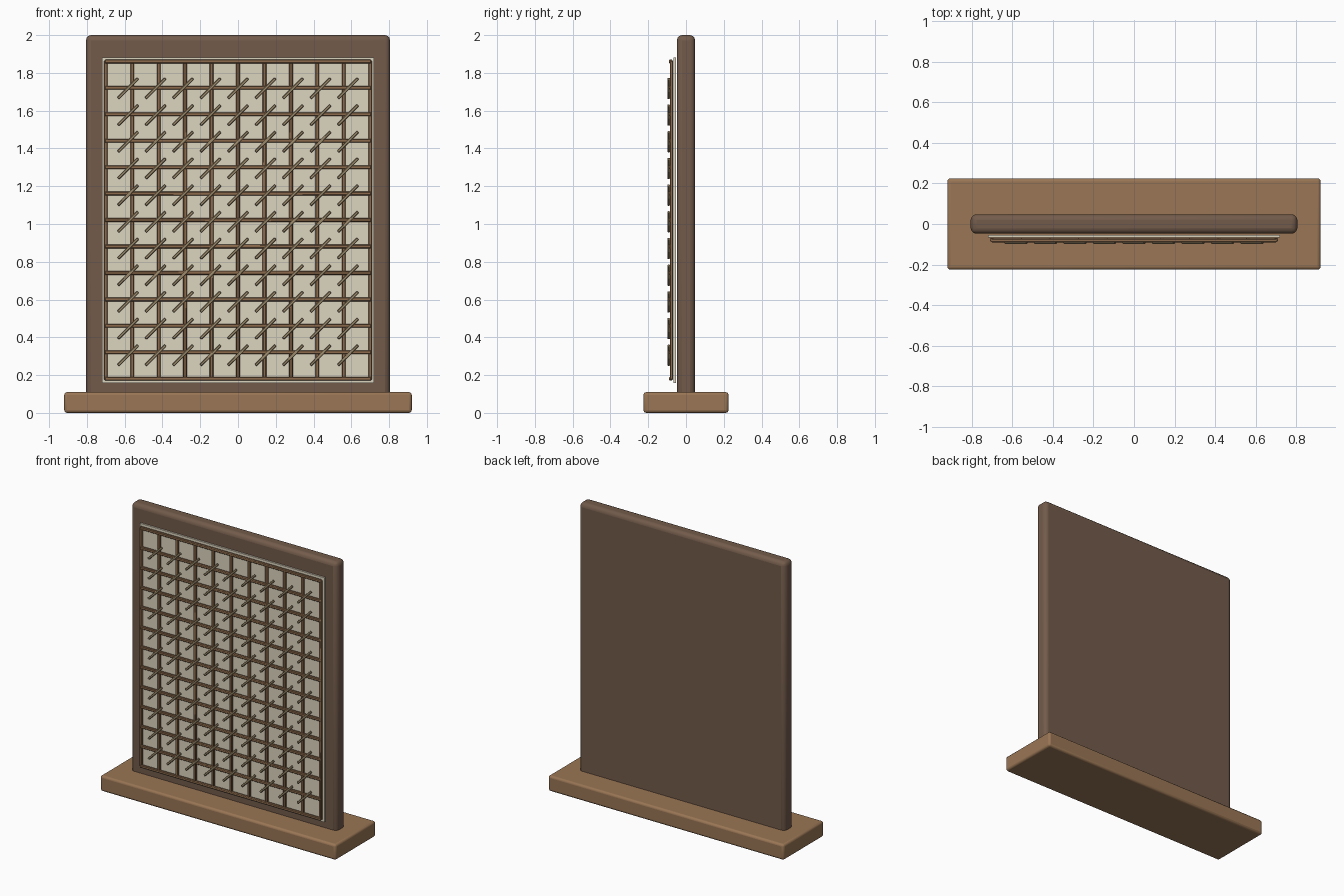
import bpy, math

if "Cube" in bpy.data.objects:
    bpy.data.objects.remove(bpy.data.objects["Cube"])


def material(name, rgb):
    m = bpy.data.materials.new(name)
    m.diffuse_color = (*rgb, 1)
    m.use_nodes = True
    m.node_tree.nodes["Principled BSDF"].inputs["Base Color"].default_value = m.diffuse_color
    return m


DARK = material("dark_wood", (0.17, 0.105, 0.07))
WOOD = material("base_wood", (0.32, 0.18, 0.09))
PAPER = material("paper", (0.72, 0.66, 0.52))
BAR = material("lattice_wood", (0.27, 0.15, 0.075))
REED = material("reed", (0.34, 0.26, 0.15))


def box(name, center, size, mat, bevel=0.0, segments=1, tilt=0.0):
    bpy.ops.mesh.primitive_cube_add(size=1, location=center, rotation=(0, tilt, 0))
    o = bpy.context.object
    o.name = name
    o.scale = size
    bpy.ops.object.transform_apply(location=False, rotation=False, scale=True)
    o.data.materials.append(mat)
    if bevel:
        b = o.modifiers.new("Bevel", "BEVEL")
        b.width = bevel
        b.segments = segments
        bpy.ops.object.shade_smooth_by_angle(angle=math.radians(30))
    return o


# Plinth, upright board and paper panel
box("base", (0, 0, 0.055), (1.84, 0.45, 0.11), WOOD, 0.015, 3)
box("board", (0, 0, 1.03), (1.61, 0.096, 1.94), DARK, 0.028, 3)
box("paper_panel", (0, -0.06, 1.02), (1.44, 0.012, 1.725), PAPER)

# Square lattice
for i in range(11):
    box(f"vertical_bar_{i}", (-0.7 + 0.14 * i, -0.077, 1.02),
        (0.02, 0.018, 1.69), BAR, 0.004)
for j in range(13):
    box(f"horizontal_bar_{j}", (0, -0.081, 0.181 + 0.14 * j),
        (1.41, 0.018, 0.02), BAR, 0.004)

# Short slanted reeds on the lattice
for i in range(9):
    for j in range(11):
        box(f"slanted_reed_{i}_{j}",
            (-0.582 + 0.1455 * i, -0.092, 0.305 + 0.1413 * j),
            (0.15, 0.012, 0.015), REED, 0.003, tilt=-math.pi / 4)
